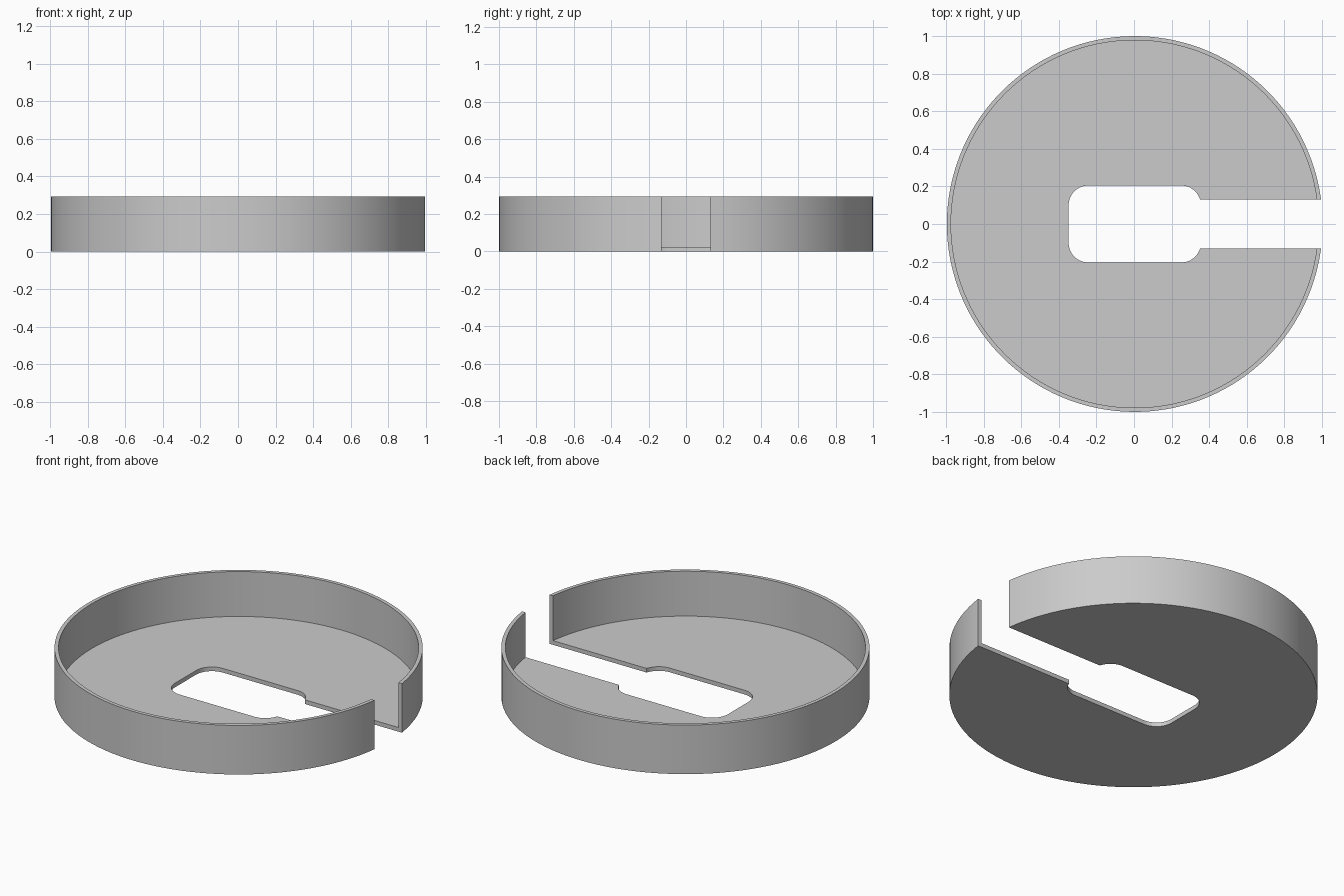
import bpy, bmesh, math

if "Cube" in bpy.data.objects:
    bpy.data.objects.remove(bpy.data.objects["Cube"])

R, WALL, HEIGHT, FLOOR = 1.0, 0.022, 0.294, 0.025
SLOT = 0.13                          # half width of the side slot
HX, HY, HR = 0.352, 0.205, 0.105     # central opening half sizes, corner radius
OFFSET = 0.004                       # centres the notched disc on x
SEGMENTS = 128


def rim_arc(r):
    """Open circle running from the upper to the lower slot edge."""
    a = math.asin(SLOT / r)
    step = (2 * math.pi - 2 * a) / SEGMENTS
    return [(r * math.cos(a + i * step), r * math.sin(a + i * step))
            for i in range(SEGMENTS + 1)]


def opening_path():
    """Rounded opening, running from the lower to the upper slot edge."""
    cx, cy = HX - HR, HY - HR
    start = math.asin((SLOT - cy) / HR)
    lower = []
    for sx, a0, a1 in ((1, -start, -math.pi / 2), (-1, -math.pi / 2, -math.pi)):
        for i in range(13):
            a = a0 + (a1 - a0) * i / 12
            lower.append((sx * cx + HR * math.cos(a), -cy + HR * math.sin(a)))
    return lower + [(x, -y) for x, y in reversed(lower)]


bm = bmesh.new()


def chain(points, z):
    return [bm.verts.new((x + OFFSET, y, z)) for x, y in points]


def bridge(a, b):
    for i in range(len(a) - 1):
        bm.faces.new((a[i], a[i + 1], b[i + 1], b[i]))


outer, inner, opening = rim_arc(R), rim_arc(R - WALL), opening_path()
out_low, out_top = chain(outer, 0), chain(outer, HEIGHT)
in_top, in_low = chain(inner, HEIGHT), chain(inner, FLOOR)
hole_low, hole_top = chain(opening, 0), chain(opening, FLOOR)

# Wall, rim and opening sides
bridge(out_low, out_top)
bridge(out_top, in_top)
bridge(in_top, in_low)
bridge(hole_low, hole_top)
# Underside and tray floor
bm.faces.new(out_low + hole_low)
bm.faces.new(in_low + hole_top)
# Two L-shaped slot faces
for e, h in ((0, -1), (-1, 0)):
    bm.faces.new((out_low[e], out_top[e], in_top[e], in_low[e],
                  hole_top[h], hole_low[h]))
bmesh.ops.recalc_face_normals(bm, faces=bm.faces)

mesh = bpy.data.meshes.new("slotted_tray")
bm.to_mesh(mesh)
bm.free()
tray = bpy.data.objects.new("slotted_tray", mesh)
bpy.context.collection.objects.link(tray)

grey = bpy.data.materials.new("light_grey")
grey.diffuse_color = (0.6, 0.6, 0.6, 1)
grey.use_nodes = True
grey.node_tree.nodes["Principled BSDF"].inputs["Base Color"].default_value = grey.diffuse_color
mesh.materials.append(grey)

bpy.context.view_layer.objects.active = tray
tray.select_set(True)
bpy.ops.object.shade_smooth_by_angle(angle=math.radians(30))
